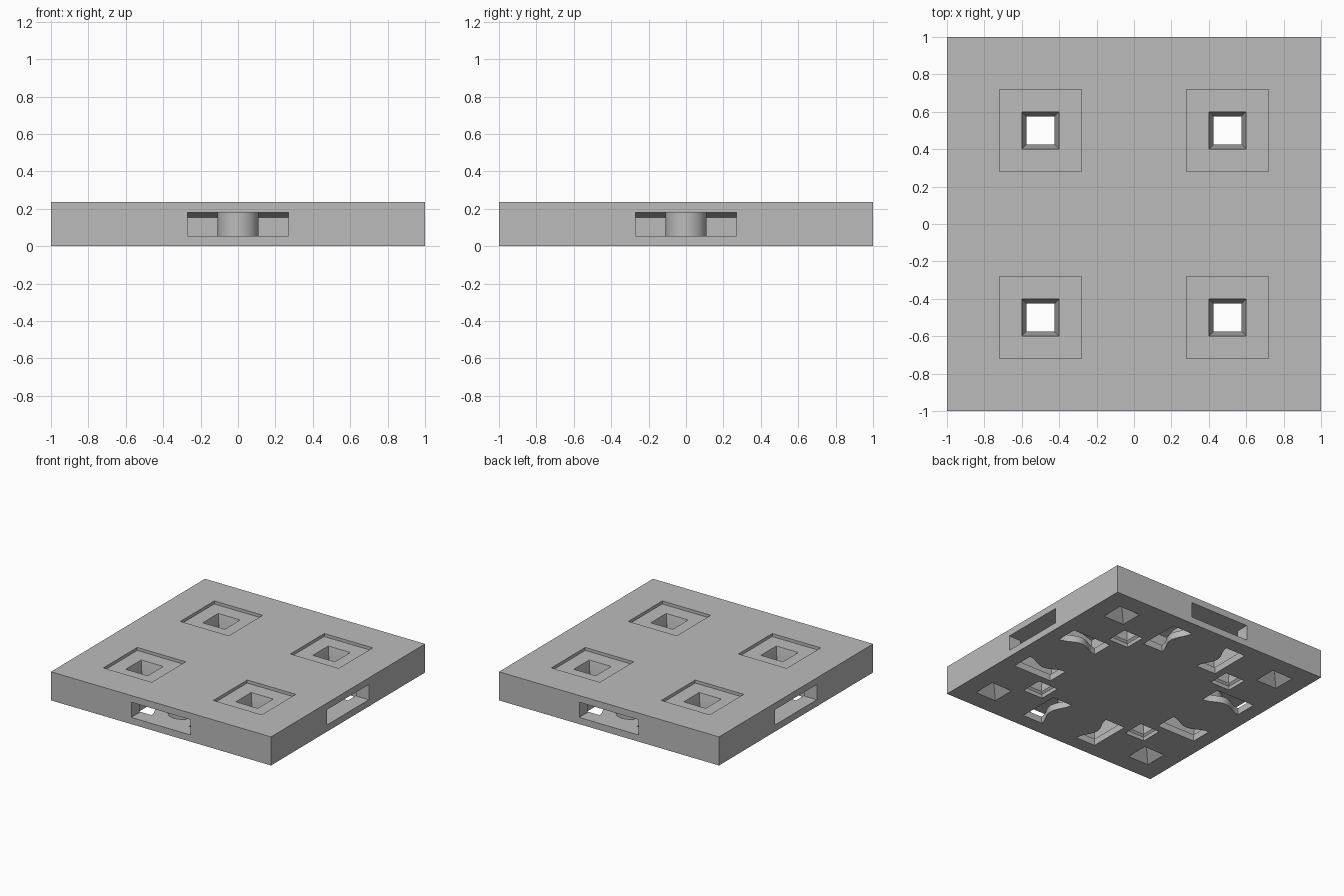
import bpy, bmesh, math
from mathutils import Matrix

cube = bpy.data.objects.get("Cube")
if cube:
    bpy.data.objects.remove(cube, do_unlink=True)

grey = bpy.data.materials.new("light_grey")
grey.use_nodes = True
colour = (0.5, 0.5, 0.5, 1)
grey.diffuse_color = colour
grey.node_tree.nodes["Principled BSDF"].inputs["Base Color"].default_value = colour


def loft(name, rings, turn=0, mirror=False):
    """Closed solid through matching outlines, each given as (points, z)."""
    bm = bmesh.new()
    loops = [[bm.verts.new((x, y, z)) for x, y in pts] for pts, z in rings]
    n = len(loops[0])
    for low, high in zip(loops, loops[1:]):
        for i in range(n):
            j = (i + 1) % n
            bm.faces.new((low[i], low[j], high[j], high[i]))
    bm.faces.new(loops[0][::-1])
    bm.faces.new(loops[-1])
    if mirror:
        bmesh.ops.scale(bm, vec=(-1, 1, 1), verts=bm.verts)
    bmesh.ops.rotate(bm, matrix=Matrix.Rotation(turn, 3, "Z"), verts=bm.verts)
    bmesh.ops.recalc_face_normals(bm, faces=bm.faces)
    mesh = bpy.data.meshes.new(name)
    bm.to_mesh(mesh)
    bm.free()
    mesh.materials.append(grey)
    obj = bpy.data.objects.new(name, mesh)
    bpy.context.collection.objects.link(obj)
    return obj


def square(cx, cy, half):
    return [(cx - half, cy - half), (cx + half, cy - half),
            (cx + half, cy + half), (cx - half, cy + half)]


def carve(target, cutter):
    cutter.hide_render = True
    bpy.context.view_layer.objects.active = target
    mod = target.modifiers.new("carve", "BOOLEAN")
    mod.operation = "DIFFERENCE"
    mod.solver = "EXACT"
    mod.object = cutter
    bpy.ops.object.modifier_apply(modifier=mod.name)
    bpy.data.objects.remove(cutter, do_unlink=True)


HEIGHT = 0.235
FLOOR = HEIGHT - 0.025
tile = loft("floor_tile", [(square(0, 0, 1), 0), (square(0, 0, 1), HEIGHT)])


def clip_cavity(back):
    """Side slot that widens inside and wraps a round-nosed pillar."""
    r, nose = 0.11, -0.72
    arc = [(r * math.cos(math.pi * i / 20), nose - r * math.sin(math.pi * i / 20))
           for i in range(21)]
    return ([(-0.27, -1.05), (0.27, -1.05), (0.27, -0.89), (0.36, -0.89),
             (0.36, back), (r, back)] + arc +
            [(-r, back), (-0.36, back), (-0.36, -0.89), (-0.27, -0.89)])


# Opening under each clip arm, waved on the inner side
arm_hole = [(0.35, -0.88), (0.35, -0.53)]
for i in range(13):
    t = i / 12
    arm_hole.append((0.17 + 0.06 * math.sin(math.pi * t) ** 2, -0.53 - 0.35 * t))

# Clip slots on all four sides
for k in range(4):
    turn = k * math.pi / 2
    carve(tile, loft("clip_slot", [(clip_cavity(-0.51), 0.055), (clip_cavity(-0.51), 0.153),
                                   (clip_cavity(-0.6), 0.18)], turn))
    for flip in (False, True):
        carve(tile, loft("arm_opening", [(arm_hole, -0.1), (arm_hole, 0.1)], turn, flip))

for sx in (-1, 1):
    for sy in (-1, 1):
        x, y = sx * 0.5, sy * 0.5
        # Shallow square recess on top
        carve(tile, loft("recess", [(square(x, y, 0.22), FLOOR),
                                    (square(x, y, 0.22), HEIGHT + 0.1)]))
        # Through hole, funnelled at the top and stepped underneath
        carve(tile, loft("peg_hole", [(square(x, y, 0.09), -0.05), (square(x, y, 0.09), 0.03),
                                      (square(x, y, 0.075), 0.045), (square(x, y, 0.075), 0.1),
                                      (square(x, y, 0.1), FLOOR), (square(x, y, 0.1), FLOOR + 0.01)]))
        # Pyramid socket under each corner
        cx, cy = sx * 0.75, sy * 0.75
        carve(tile, loft("corner_socket", [(square(cx, cy, 0.145), -0.05),
                                           (square(cx, cy, 0.002), 0.093)]))

bpy.ops.object.select_all(action="DESELECT")
tile.select_set(True)
bpy.context.view_layer.objects.active = tile
bpy.ops.object.shade_smooth_by_angle(angle=math.radians(25))
